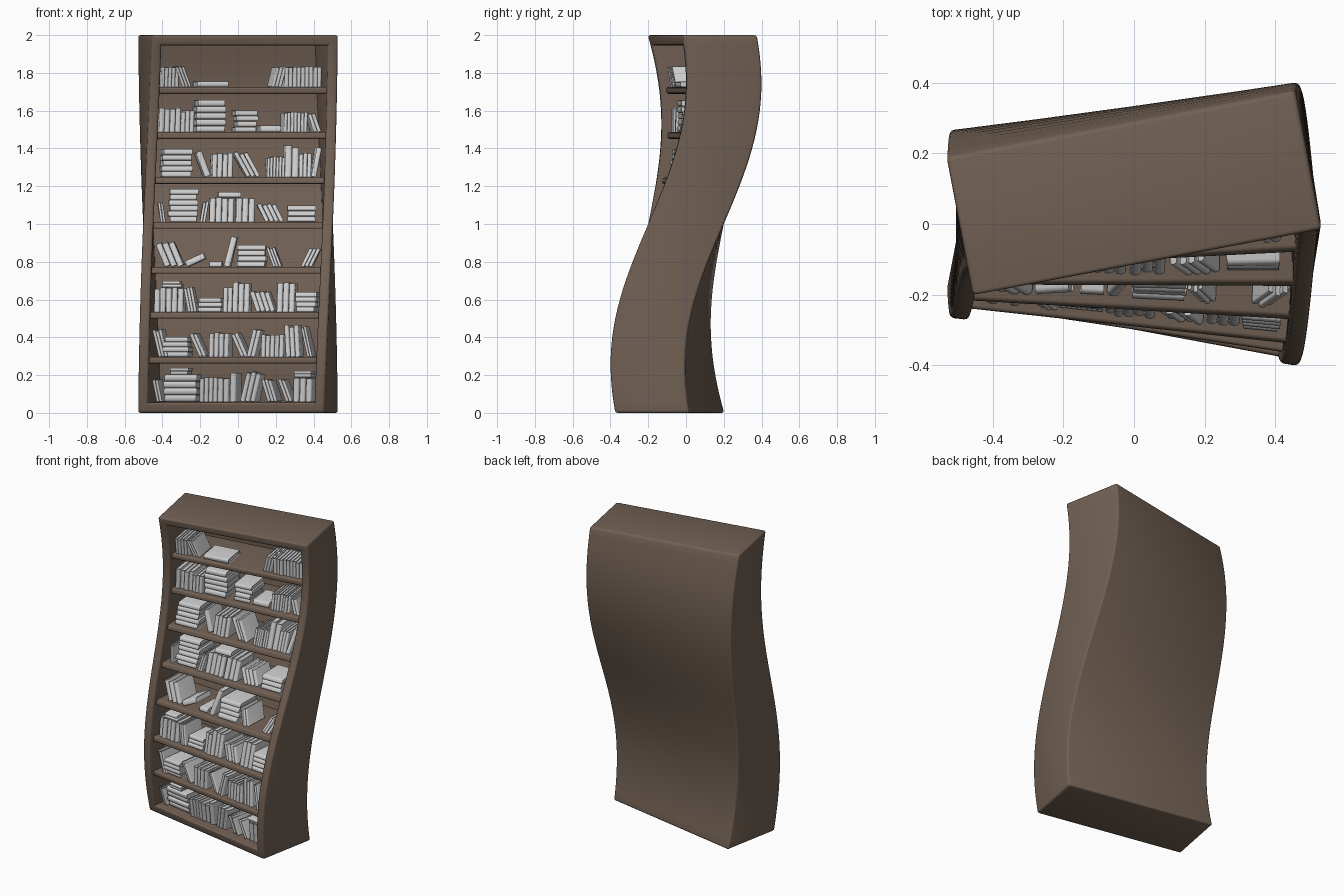
import bpy
import bmesh
import math
import random
from mathutils import Matrix, Vector

random.seed(4)
if "Cube" in bpy.data.objects:
    bpy.data.objects.remove(bpy.data.objects["Cube"], do_unlink=True)

HALF_W, HALF_D, HEIGHT = 0.502, 0.2, 2.0
FRAME, BACK = 0.054, 0.03
PITCH, FLOOR = 0.238, 0.058
BOOK_FRONT, BOOK_DEPTH = -0.15, 0.17


def material(name, colour):
    mat = bpy.data.materials.new(name)
    mat.use_nodes = True
    mat.diffuse_color = colour
    mat.node_tree.nodes["Principled BSDF"].inputs["Base Color"].default_value = colour
    return mat


WOOD = material("brown wood", (0.165, 0.117, 0.087, 1))
PAPER = material("light grey", (0.62, 0.62, 0.62, 1))


def twist(z):
    return math.radians(12.1) * math.sin(1.1 * (z - 1))


def warp(co):
    """Twist about the vertical axis and sway back and forth with height."""
    out = Matrix.Rotation(twist(co.z), 3, "Z") @ co
    out.y += 0.13 * math.sin(2.42 * (co.z - 1))
    return out


def finish(name, bm, mat):
    for v in bm.verts:
        v.co = warp(v.co)
    bmesh.ops.recalc_face_normals(bm, faces=bm.faces)
    mesh = bpy.data.meshes.new(name)
    bm.to_mesh(mesh)
    bm.free()
    mesh.materials.append(mat)
    obj = bpy.data.objects.new(name, mesh)
    bpy.context.collection.objects.link(obj)
    bpy.ops.object.select_all(action="DESELECT")
    obj.select_set(True)
    bpy.context.view_layer.objects.active = obj
    bpy.ops.object.shade_smooth_by_angle(angle=math.radians(38))


def box(low, high):
    bm = bmesh.new()
    bmesh.ops.create_cube(bm, size=1)
    low, high = Vector(low), Vector(high)
    for v in bm.verts:
        v.co = (low + high) / 2 + v.co * (high - low)
    return bm


# Case: one hollowed box with rounded edges, sliced so that it bends smoothly
case = box((-HALF_W, -HALF_D, 0), (HALF_W, HALF_D, HEIGHT))
case.normal_update()
front = [f for f in case.faces if f.normal.y < -0.9]
bmesh.ops.inset_region(case, faces=front, thickness=FRAME, use_even_offset=True)
hollow = bmesh.ops.extrude_face_region(case, geom=front)
moved = [v for v in hollow["geom"] if isinstance(v, bmesh.types.BMVert)]
bmesh.ops.translate(case, verts=moved, vec=(0, 2 * HALF_D - BACK, 0))
bmesh.ops.delete(case, geom=front, context="FACES")
case.normal_update()
inner_y = HALF_D - BACK
sharp = [e for e in case.edges if e.calc_face_angle(0) > 1
         and all(abs(v.co.y - inner_y) > 0.01 for v in e.verts)]
bmesh.ops.bevel(case, geom=sharp, offset=0.013, segments=3, profile=0.5, affect="EDGES")
for i in range(1, 40):
    bmesh.ops.bisect_plane(case, geom=case.verts[:] + case.edges[:] + case.faces[:],
                           plane_co=(0, 0, HEIGHT * i / 40), plane_no=(0, 0, 1))
finish("bookcase_frame", case, WOOD)

# Shelves with rounded front edges
for i in range(1, 8):
    top = FLOOR + PITCH * i
    shelf = box((-HALF_W + 0.04, -0.168, top - 0.035), (HALF_W - 0.04, HALF_D - 0.02, top))
    lip = [e for e in shelf.edges if all(v.co.y < 0 for v in e.verts)
           and abs(e.verts[0].co.x - e.verts[1].co.x) > 0.5]
    bmesh.ops.bevel(shelf, geom=lip, offset=0.01, segments=3, profile=0.5, affect="EDGES")
    finish(f"shelf_{i}", shelf, WOOD)


def book(target, thick, tall, matrix):
    """One book: rounded spine to the front, pages sunk between the covers."""
    bm = box((0, 0, 0), (thick, BOOK_DEPTH * random.uniform(0.9, 1), tall))
    bm.normal_update()
    pages = [f for f in bm.faces if abs(f.normal.z) > 0.9 or f.normal.y > 0.9]
    spine = [e for e in bm.edges if all(v.co.y < 0.001 for v in e.verts)
             and abs(e.verts[0].co.z - e.verts[1].co.z) > tall / 2]
    bmesh.ops.inset_individual(bm, faces=pages, thickness=thick * 0.13, depth=-0.004)
    bmesh.ops.bevel(bm, geom=spine, offset=thick * 0.36, segments=3, profile=0.5,
                    affect="EDGES")
    bmesh.ops.transform(bm, matrix=matrix, verts=bm.verts)
    mesh = bpy.data.meshes.new("temporary")
    bm.to_mesh(mesh)
    bm.free()
    target.from_mesh(mesh)
    bpy.data.meshes.remove(mesh)


class Row:
    """The books of one shelf; positions run along the shelf front."""

    def __init__(self, number):
        self.base = FLOOR + PITCH * (number - 1)
        self.name = f"books_on_level_{number}"
        self.bm = bmesh.new()

    def local(self, x):
        a = twist(self.base + 0.07)
        return (x + BOOK_FRONT * math.sin(a)) / math.cos(a)

    def stand(self, x0, x1, count, tall, lean=0):
        """Upright books; positive lean tips the tops towards +x."""
        a = math.radians(lean)
        x0, x1 = self.local(x0), self.local(x1)
        reach = tall * math.tan(abs(a)) * 0.9
        pitch = max((x1 - x0 - reach) / count, 0.012)
        thick = pitch * math.cos(a) * 0.97
        for i in range(count):
            h = tall / math.cos(a) * random.uniform(0.93, 1) - thick * math.sin(abs(a))
            x = x0 + pitch * i + (reach if a < 0 else 0)
            # the lower corner on the leaning side rests on the shelf
            rise = thick * math.sin(a) if a > 0 else 0
            place = Matrix.Translation((x, BOOK_FRONT + random.uniform(0, 0.012),
                                        self.base + rise))
            book(self.bm, thick, h, place @ Matrix.Rotation(a, 4, "Y"))
        return self

    def stack(self, x0, x1, count, tall, lift=0):
        """Books lying flat on each other."""
        x0, x1 = self.local(x0), self.local(x1)
        thick = tall / count
        for i in range(count):
            start = x0 + random.uniform(0, 0.012)
            place = Matrix.Translation((start, BOOK_FRONT + random.uniform(0, 0.012),
                                        self.base + lift + thick * (i + 1)))
            book(self.bm, thick * 0.98, x1 - start - random.uniform(0, 0.012),
                 place @ Matrix.Rotation(math.pi / 2, 4, "Y"))
        return self

    def done(self):
        finish(self.name, self.bm, PAPER)


# Books, from the bottom level up
r = Row(1)
r.stand(-.455, -.4, 2, .125, -12).stack(-.4, -.215, 4, .145).stack(-.37, -.26, 2, .035, .145)
r.stand(-.205, -.11, 4, .13).stand(-.11, -.05, 2, .13).stand(-.045, -.01, 1, .165)
r.stand(.01, .12, 3, .16, 12).stand(.12, .21, 3, .125, -18).stand(.21, .29, 2, .125, -22)
r.stand(.29, .39, 3, .13).stack(.29, .39, 2, .035, .13).done()

r = Row(2)
r.stand(-.455, -.37, 3, .15, -14).stack(-.4, -.26, 4, .105)
r.stand(-.26, -.165, 2, .13, -25).stand(-.155, -.05, 4, .13)
r.stand(-.04, .055, 2, .13, -25).stand(.045, .12, 2, .15, 12)
r.stand(.12, .24, 5, .12).stand(.24, .33, 3, .17, -5).stand(.33, .395, 2, .165, -14).done()

r = Row(3)
r.stand(-.445, -.29, 5, .13).stack(-.41, -.3, 2, .035, .13)
r.stand(-.29, -.215, 3, .135, -12).stack(-.215, -.085, 3, .075)
r.stand(-.08, -.03, 2, .13).stand(-.03, .06, 3, .16).stand(.06, .2, 4, .115, -20)
r.stand(.205, .3, 3, .16).stack(.3, .415, 4, .105).done()

r = Row(4)
r.stand(-.44, -.28, 3, .135, -24).stand(-.28, -.08, 1, .06, 65).stack(-.15, -.075, 1, .03)
r.stand(-.075, -.005, 1, .165, 13).stack(-.01, .15, 4, .118)
r.stand(.15, .235, 3, .105, -22).stand(.335, .44, 3, .105, 25).done()

r = Row(5)
r.stand(-.425, -.38, 2, .11, -10).stack(-.37, -.21, 6, .175).stand(-.2, -.155, 2, .11, 8)
r.stand(-.15, -.02, 4, .13).stack(-.115, .015, 1, .03, .13).stand(-.01, .09, 3, .13)
r.stand(.1, .25, 4, .1, -28).stack(.255, .42, 3, .088).done()

r = Row(6)
r.stack(-.405, -.235, 5, .148).stand(-.225, -.135, 1, .145, -22).stand(-.135, -.025, 4, .13)
r.stand(-.02, .125, 3, .135, -30).stand(.155, .25, 6, .11).stand(.25, .325, 2, .17)
r.stand(.325, .39, 3, .13).stand(.39, .445, 1, .17, 10).done()

r = Row(7)
r.stand(-.415, -.3, 4, .13).stand(-.3, -.23, 3, .115).stack(-.22, -.06, 5, .17)
r.stack(-.015, .11, 4, .115).stack(.115, .24, 1, .035)
r.stand(.245, .37, 7, .11).stand(.37, .445, 2, .105, -20).done()

r = Row(8)
r.stand(-.405, -.31, 5, .11).stand(-.33, -.24, 3, .115, -22).stack(-.215, -.045, 1, .03)
r.stand(.18, .26, 3, .11, 14).stand(.25, .445, 9, .11).done()
